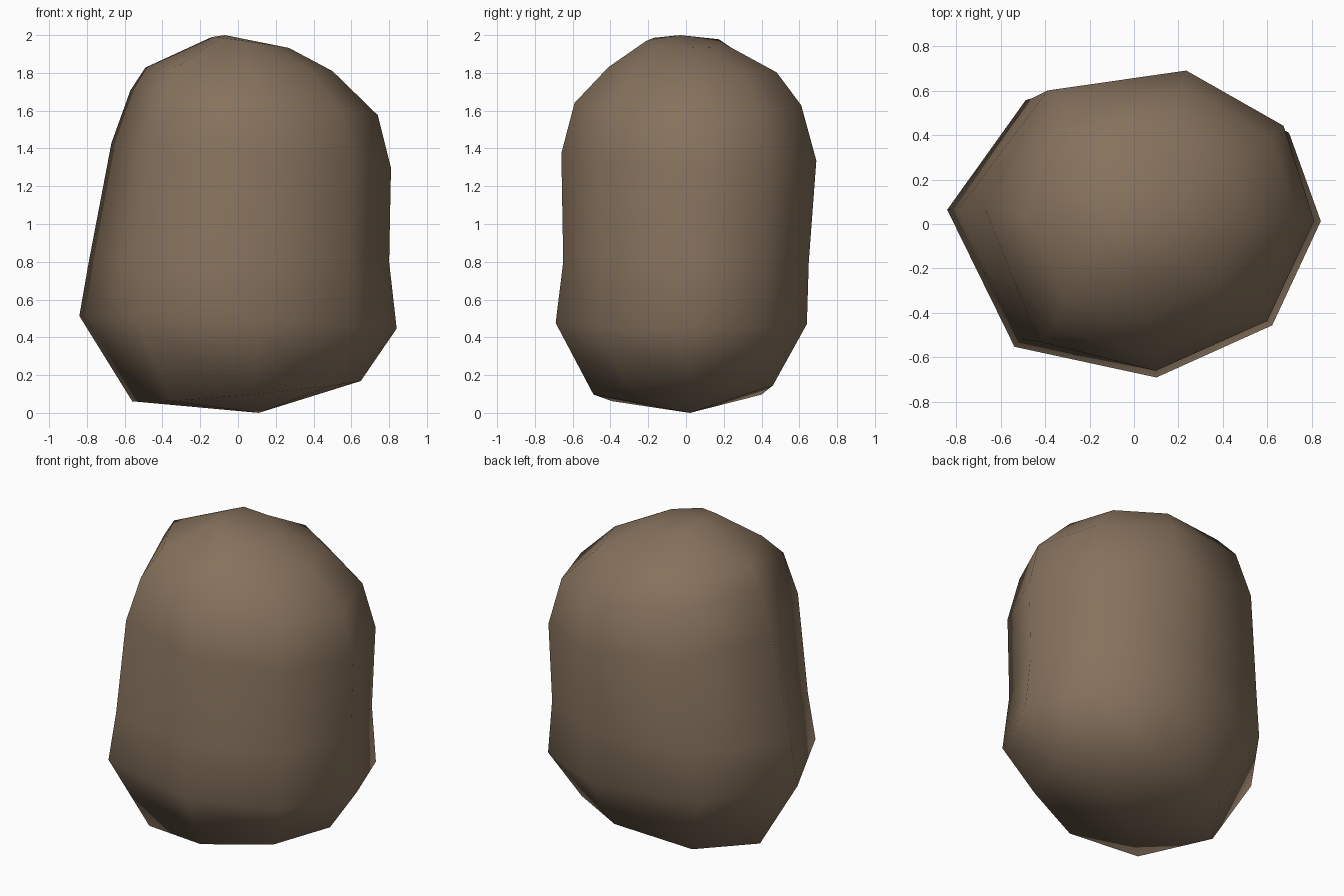
import bpy, bmesh

if "Cube" in bpy.data.objects:
    bpy.data.objects.remove(bpy.data.objects["Cube"])

# irregular eight-sided plan outline, normalised to -1..1
PLAN = [(-1.0, 0.10), (-0.58, 0.87), (0.29, 1.0), (0.83, 0.64),
        (1.0, 0.02), (0.74, -0.66), (0.12, -1.0), (-0.64, -0.80)]

# rings: z, x min, x max, y min, y max, slope of z along x, along y
RINGS = [(0.11, -0.56, 0.65, -0.49, 0.46, 0.09, 0.04),
         (0.48, -0.84, 0.84, -0.69, 0.64, -0.04, 0.0),
         (0.80, -0.79, 0.80, -0.65, 0.65, 0.0, 0.0),
         (1.37, -0.67, 0.81, -0.66, 0.69, -0.09, -0.02),
         (1.65, -0.57, 0.74, -0.59, 0.61, -0.10, 0.0),
         (1.82, -0.49, 0.50, -0.41, 0.48, -0.02, -0.03),
         (1.97, -0.14, 0.27, -0.21, 0.20, -0.14, -0.02)]

bm = bmesh.new()
rings = []
for z, x0, x1, y0, y1, sx, sy in RINGS:
    ring = []
    for u, v in PLAN:
        x = u * (x1 if u > 0 else -x0)
        y = v * (y1 if v > 0 else -y0)
        ring.append(bm.verts.new((x, y, z + sx * x + sy * y)))
    rings.append(ring)

# sides
n = len(PLAN)
for a, b in zip(rings, rings[1:]):
    for i in range(n):
        j = (i + 1) % n
        bm.faces.new((a[i], a[j], b[j], b[i]))

# shallow pointed underside and crown
for ring, tip in ((rings[0], (0.11, 0.02, 0.0)), (rings[-1], (-0.07, -0.03, 2.0))):
    t = bm.verts.new(tip)
    for i in range(n):
        bm.faces.new((ring[i], ring[(i + 1) % n], t))

bmesh.ops.recalc_face_normals(bm, faces=bm.faces)
for f in bm.faces:
    f.smooth = True
mesh = bpy.data.meshes.new("boulder")
bm.to_mesh(mesh)
bm.free()

# stone colour
mat = bpy.data.materials.new("brown stone")
mat.diffuse_color = (0.24, 0.168, 0.11, 1)
mat.use_nodes = True
mat.node_tree.nodes["Principled BSDF"].inputs["Base Color"].default_value = mat.diffuse_color
mesh.materials.append(mat)
boulder = bpy.data.objects.new("boulder", mesh)
bpy.context.collection.objects.link(boulder)
